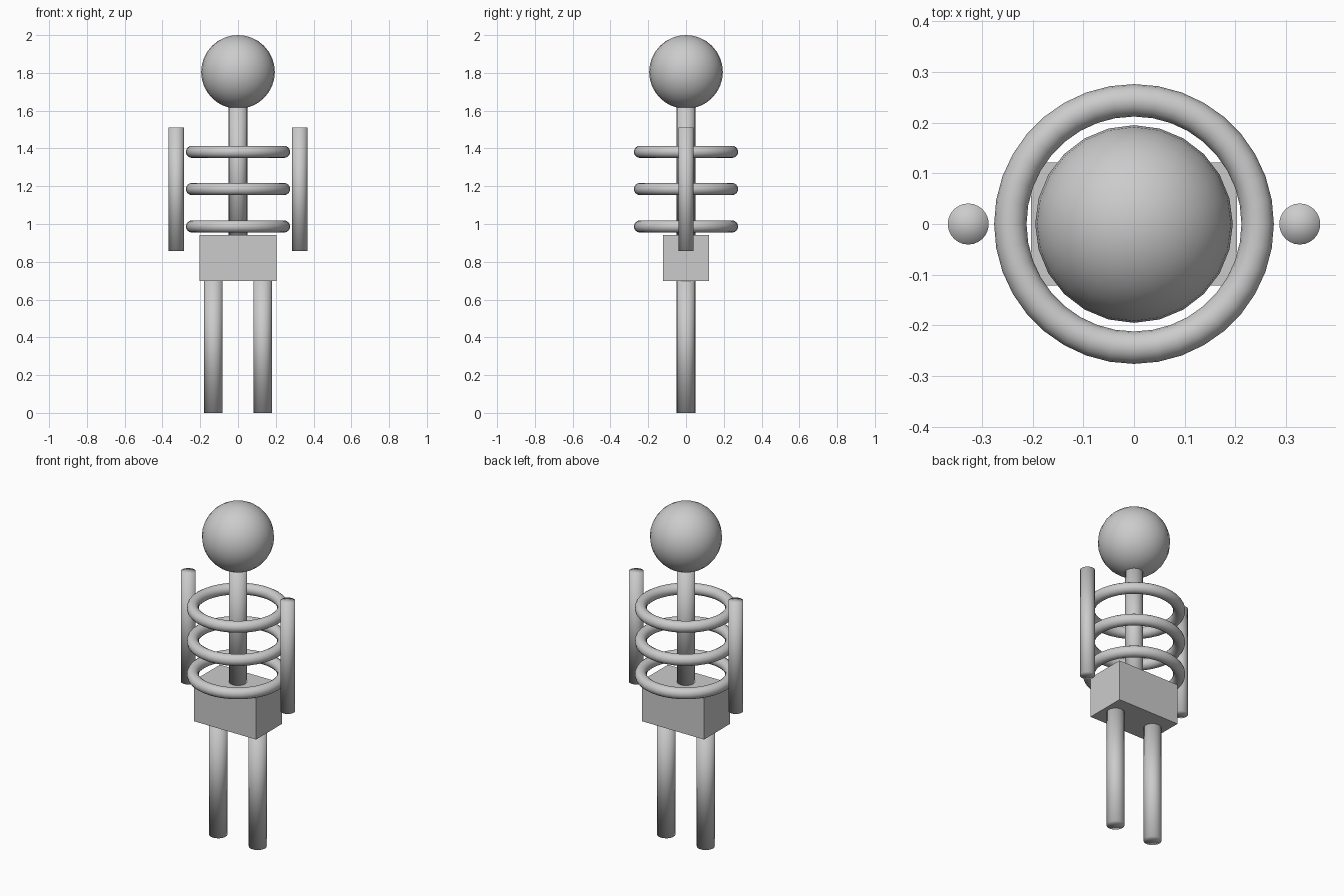
import bpy

if "Cube" in bpy.data.objects:
    bpy.data.objects.remove(bpy.data.objects["Cube"])


def finish(name, smooth=True):
    obj = bpy.context.object
    obj.name = name
    if smooth:
        bpy.ops.object.shade_smooth()
    return obj


def rod(name, x, radius, z0, z1):
    bpy.ops.mesh.primitive_cylinder_add(
        vertices=24, radius=radius, depth=z1 - z0,
        end_fill_type='TRIFAN', location=(x, 0, (z0 + z1) / 2))
    return finish(name)


# Head
bpy.ops.mesh.primitive_uv_sphere_add(
    segments=24, ring_count=16, radius=0.195, location=(0, 0, 1.805))
finish("head")

# Spine
rod("spine", 0, 0.049, 0.94, 1.65)

# Ribs
for i, z in enumerate((0.987, 1.185, 1.382)):
    bpy.ops.mesh.primitive_torus_add(
        major_segments=36, minor_segments=16,
        major_radius=0.244, minor_radius=0.032, location=(0, 0, z))
    finish(f"rib_{i + 1}")

# Pelvis block
bpy.ops.mesh.primitive_cube_add(size=1, location=(0, 0, 0.821))
bpy.context.object.scale = (0.407, 0.243, 0.243)
finish("pelvis", smooth=False)

# Arms and legs
for side, s in (("left", -1), ("right", 1)):
    rod(f"{side}_arm", s * 0.327, 0.0405, 0.857, 1.511)
    rod(f"{side}_leg", s * 0.13, 0.049, 0.0, 0.71)
